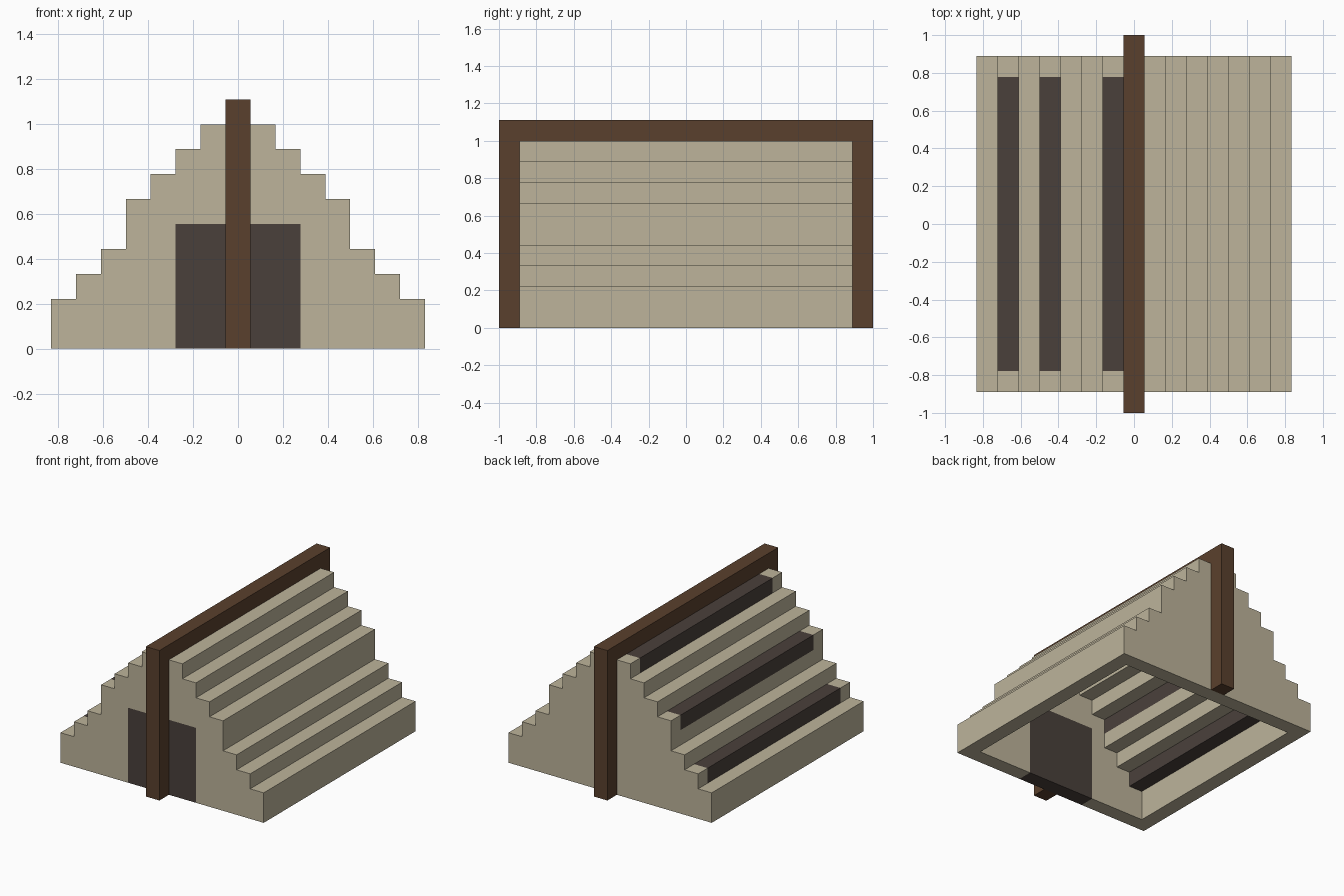
import bpy
import bmesh

U = 1 / 9  # one block

cube = bpy.data.objects.get("Cube")
if cube:
    bpy.data.objects.remove(cube)


def material(name, srgb):
    linear = [((c / 255 + 0.055) / 1.055) ** 2.4 for c in srgb] + [1]
    mat = bpy.data.materials.new(name)
    mat.use_nodes = True
    mat.diffuse_color = linear
    mat.node_tree.nodes["Principled BSDF"].inputs["Base Color"].default_value = linear
    return mat


PALE = material("pale_thatch", (189, 180, 155))
DARK = material("dark_cloth", (74, 64, 59))
WOOD = material("brown_wood", (90, 64, 45))


def prism(name, outline, y0, y1, mat):
    """Extrude an x-z outline, given in blocks, from y0 to y1."""
    bm = bmesh.new()
    face = bm.faces.new([bm.verts.new((x * U, y0 * U, z * U)) for x, z in outline])
    out = bmesh.ops.extrude_face_region(bm, geom=[face])
    verts = [v for v in out["geom"] if isinstance(v, bmesh.types.BMVert)]
    bmesh.ops.translate(bm, verts=verts, vec=(0, (y1 - y0) * U, 0))
    bmesh.ops.recalc_face_normals(bm, faces=bm.faces)
    mesh = bpy.data.meshes.new(name)
    bm.to_mesh(mesh)
    bm.free()
    mesh.materials.append(mat)
    obj = bpy.data.objects.new(name, mesh)
    bpy.context.collection.objects.link(obj)
    return obj


def box(name, x0, x1, y0, y1, z0, z1, mat):
    return prism(name, [(x0, z0), (x1, z0), (x1, z1), (x0, z1)], y0, y1, mat)


# Stepped roof profile: heights of the columns from the eaves inward
heights = [2, 3, 4, 6, 7, 8, 9]
stairs = []
low = 0
for i, top in enumerate(heights):
    x = 7.5 - i
    stairs += [(x, low), (x, top)]
    low = top
outline = stairs + [(-x, z) for x, z in reversed(stairs)]

# Gable walls, the front one with a doorway
doorway = [(-2.5, 0), (-2.5, 5), (2.5, 5), (2.5, 0)]
prism("back_gable", outline, 7, 8, PALE)
prism("front_gable", outline + doorway, -8, -7, PALE)
box("door", -2.5, 2.5, -8, -7, 0, 5, DARK)

# Hollow stepped slopes; three steps on the right side are dark
dark_steps = {1, 3, 6}
for side, sign in (("left", 1), ("right", -1)):
    low = 0
    for i, top in enumerate(heights):
        xs = sorted((sign * (7.5 - i), sign * (6.5 - i)))
        if side == "right" and i in dark_steps:
            box(f"{side}_dark_step_{i}", *xs, -7, 7, top - 1, top, DARK)
            if top - low > 1:
                box(f"{side}_step_{i}", *xs, -7, 7, low, top - 1, PALE)
        else:
            box(f"{side}_step_{i}", *xs, -7, 7, low, top, PALE)
        low = top

# Ridge beam and its end posts
box("ridge_beam", -0.5, 0.5, -9, 9, 9, 10, WOOD)
box("front_post", -0.5, 0.5, -9, -8, 0, 9, WOOD)
box("back_post", -0.5, 0.5, 8, 9, 0, 9, WOOD)
